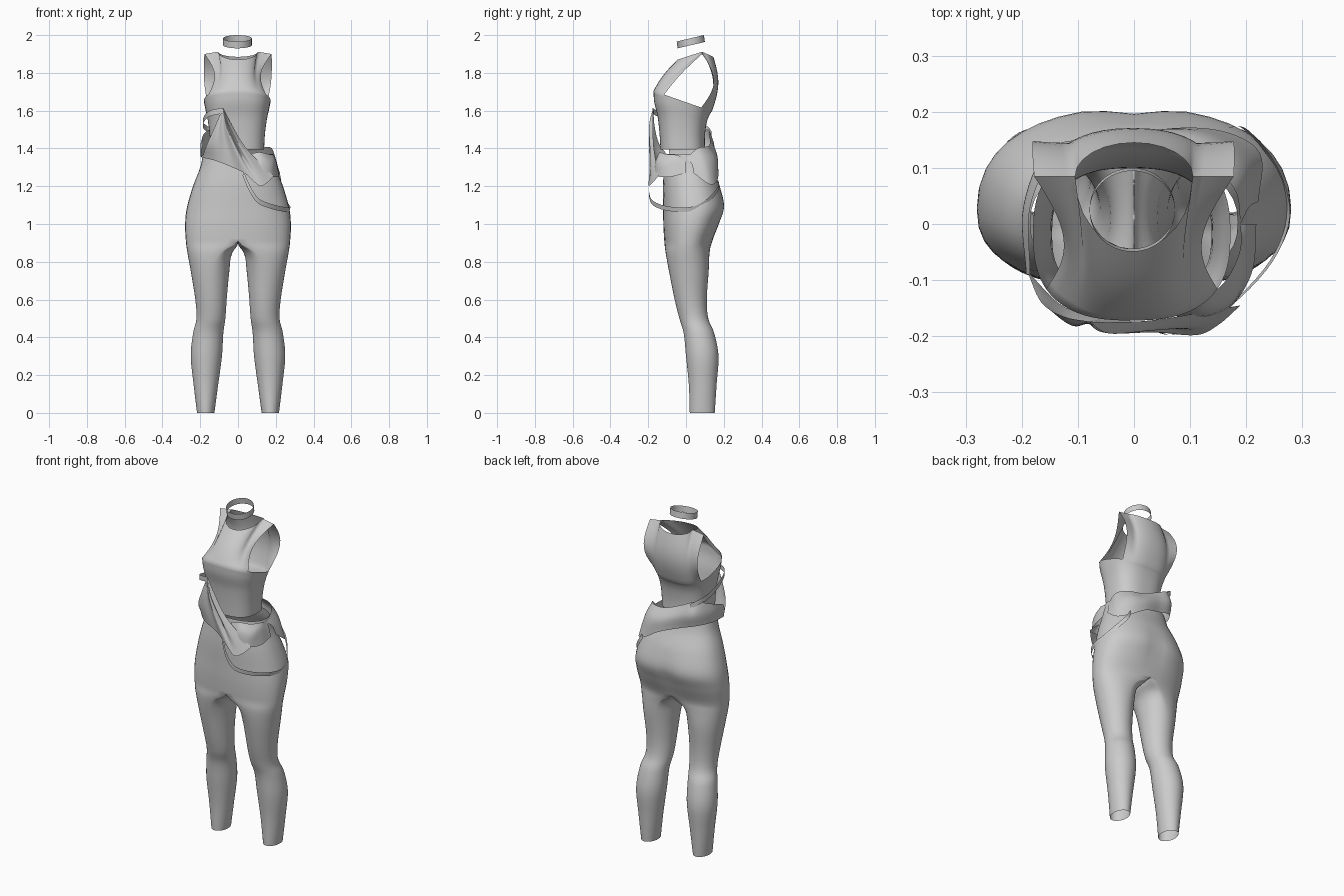
import bpy
from math import sin, cos, pi
from mathutils import Vector

if "Cube" in bpy.data.objects:
    bpy.data.objects.remove(bpy.data.objects["Cube"])


def spline(pts, n):
    """Catmull-Rom resample of any tuples to n+1 samples."""
    pts = [Vector(p) for p in pts]
    out, segs = [], len(pts) - 1
    for i in range(n + 1):
        f = i * segs / n
        k = min(int(f), segs - 1)
        t = f - k
        b, c = pts[k], pts[k + 1]
        a = pts[k - 1] if k else b * 2 - c
        d = pts[k + 2] if k + 2 <= segs else c * 2 - b
        out.append(0.5 * (2 * b + (c - a) * t + (2 * a - 5 * b + 4 * c - d) * t ** 2
                          + (3 * b - a - 3 * c + d) * t ** 3))
    return out


def build(name, verts, faces):
    me = bpy.data.meshes.new(name)
    me.from_pydata([tuple(v) for v in verts], [], faces)
    me.validate()
    me.shade_smooth()
    ob = bpy.data.objects.new(name, me)
    bpy.context.collection.objects.link(ob)
    return ob


def sheet(name, columns, n=14, m=32):
    """Cloth surface through a row of guide curves."""
    cols = [spline(c, n) for c in columns]
    rows = [spline([c[j] for c in cols], m) for j in range(n + 1)]
    w = m + 1
    faces = [(j * w + i, j * w + i + 1, (j + 1) * w + i + 1, (j + 1) * w + i)
             for j in range(n) for i in range(m)]
    return build(name, [p for r in rows for p in r], faces)


def band(name, path, width, lean=0.0, m=40):
    """Narrow strip of cloth following a path."""
    return sheet(name, [[p, (p[0] + lean, p[1], p[2] - width)] for p in path], 2, m)


def power(v, e):
    return abs(v) ** e * (1 if v >= 0 else -1)


# Leggings: right half lofted from ankle to waist, then mirrored
# z, inner x, outer x, front y, back y, hip blend (0 = leg, 1 = half torso)
LEG = [(0, .125, .217, .02, .152, 0), (.15, .105, .235, .015, .162, 0),
       (.3, .085, .25, .0, .172, 0), (.42, .078, .238, -.012, .15, 0),
       (.5, .067, .22, -.035, .118, 0), (.6, .06, .226, -.06, .11, 0),
       (.75, .05, .25, -.09, .12, .08), (.85, .05, .268, -.108, .125, .42),
       (.91, 0, .276, -.115, .14, 1), (1.0, 0, .28, -.12, .178, 1),
       (1.09, 0, .27, -.121, .207, 1), (1.2, 0, .238, -.122, .18, 1),
       (1.3, 0, .2, -.116, .135, 1), (1.37, 0, .185, -.11, .115, 1)]
N = 40
verts, faces = [], []
rings = spline(LEG, 78)
for z, xi, xo, yf, yb, h in rings:
    h = 1 if z > .908 else min(max(h, 0), 1)
    yc, ry, xc, rx = (yf + yb) / 2, (yb - yf) / 2, (xi + xo) / 2, (xo - xi) / 2
    for i in range(N):
        a = 2 * pi * i / N - pi / 2
        lx, ly = xc + rx * cos(a), yc + ry * sin(a)
        if i <= N / 2:
            tx, ty = xo * power(cos(a), .9), yc + ry * power(sin(a), .85)
            if ty > yc:
                ty -= .014 * max(0, 1 - abs(z - 1.06) / .15) * max(0, 1 - tx / .08)
        else:
            tx, ty = 0, ly
        x = lx + (tx - lx) * h
        verts.append((0 if x < 1e-4 else x, ly + (ty - ly) * h, z))
for r in range(len(rings) - 1):
    for i in range(N):
        f = (r * N + i, r * N + (i + 1) % N, (r + 1) * N + (i + 1) % N, (r + 1) * N + i)
        if any(verts[v][0] > 0 for v in f):
            faces.append(f)
leggings = build("leggings", verts, faces)
mod = leggings.modifiers.new("mirror", 'MIRROR')
mod.merge_threshold = .001

# Sleeveless top: closed rings up to the underarm, then front and back panels
# z, half width, front y, back y, tilt
TOP = [(1.395, .142, -.135, .1, 0), (1.47, .146, -.14, .1, .05),
       (1.55, .156, -.15, .108, .15), (1.61, .168, -.168, .122, .25),
       (1.655, .176, -.172, .137, .35)]
M, K, R = 64, 10, 14
verts, faces = [], []
rings = spline(TOP, 16)
for z, w, yf, yb, tilt in rings:
    for i in range(M):
        a = 2 * pi * i / M
        y = (yf + yb) / 2 - (yb - yf) / 2 * power(cos(a), .77)
        verts.append((w * power(sin(a), .77) - .004, y, z - tilt * (y + .03)))
for r in range(len(rings) - 1):
    for i in range(M):
        faces.append((r * M + i, r * M + (i + 1) % M,
                      (r + 1) * M + (i + 1) % M, (r + 1) * M + i))


def seam(u, y_mid, z_mid):
    """Upper edge of a panel: neckline in the middle, shoulder seams outside."""
    s = 1 if u >= 0 else -1
    if abs(u) < .6:
        v = u / .6 * pi / 2
        return Vector((.105 * sin(v), .085 + (y_mid - .085) * cos(v),
                       1.912 + (z_mid - 1.912) * cos(v)))
    t = (abs(u) - .6) / .4
    return Vector((s * (.105 + .073 * t), .085, 1.912 - .012 * t))


last = (len(rings) - 1) * M
# start index, x direction, neck y, neck z, bulge centre, bulge edge, armhole pinch
for mid, d, ny, nz, bc, be, pinch in [(0, 1, -.045, 1.87, -.012, -.012, .042),
                                      (M // 2, -1, .145, 1.885, .03, .065, -.012)]:
    prev = [last + (mid + d * k) % M for k in range(-K, K + 1)]
    base = [Vector(verts[i]) for i in prev]
    for r in range(1, R + 1):
        t = r / R
        row = []
        for k in range(2 * K + 1):
            u = k / K - 1
            p = base[k].lerp(seam(u, ny, nz), t)
            b = sin(pi * t)
            p.y += b * (bc + (be - bc) * u * u)
            p.x -= b * pinch * u * abs(u)
            row.append(len(verts))
            verts.append(p)
        for k in range(2 * K):
            f = (prev[k], prev[k + 1], row[k + 1], row[k])
            faces.append(f if d > 0 else f[::-1])
        prev = row
build("sleeveless_top", verts, faces)

# Choker: short tilted tube
verts, faces = [], []
for dz in (0, .036):
    for i in range(48):
        a = 2 * pi * i / 48
        y = .072 * sin(a)
        verts.append((-.003 + .076 * cos(a), .028 + y - dz * .15, 1.947 + dz + y * .235))
faces = [(i, (i + 1) % 48, 48 + (i + 1) % 48, 48 + i) for i in range(48)]
build("choker", verts, faces)

# Front drape: folds fanning from one point under the bust
A = (-.08, -.174, 1.615)
sheet("front_drape", [
    [A, (-.125, -.165, 1.51), (-.165, -.14, 1.42), (-.19, -.085, 1.352)],
    [A, (-.105, -.182, 1.51), (-.115, -.175, 1.42), (-.12, -.15, 1.335)],
    [A, (-.08, -.178, 1.51), (-.06, -.172, 1.41), (-.03, -.165, 1.3)],
    [A, (-.06, -.192, 1.51), (-.015, -.195, 1.4), (.04, -.19, 1.265)],
    [A, (-.05, -.182, 1.51), (.01, -.175, 1.38), (.11, -.198, 1.205)],
    [A, (-.045, -.195, 1.52), (.03, -.19, 1.38), (.15, -.18, 1.215)],
    [A, (-.035, -.175, 1.53), (.045, -.17, 1.4), (.19, -.145, 1.255)]], 18, 48)

# Cloth over the right front of the waist
sheet("waist_fold_front", [
    [(.05, -.135, 1.365), (.07, -.16, 1.32), (.09, -.17, 1.27)],
    [(.11, -.14, 1.38), (.13, -.16, 1.33), (.14, -.165, 1.26)],
    [(.16, -.105, 1.37), (.18, -.13, 1.32), (.18, -.14, 1.25)],
    [(.188, -.05, 1.365), (.2, -.07, 1.33), (.212, -.08, 1.25)],
    [(.19, .0, 1.345), (.205, 0, 1.32), (.218, 0, 1.27)]], 10, 28)

# Cloth running from the left side, across the back, to the right hip
sheet("back_drape", [
    [(-.185, -.09, 1.42), (-.192, -.09, 1.39), (-.19, -.085, 1.35)],
    [(-.185, .03, 1.47), (-.197, .03, 1.42), (-.195, .03, 1.36)],
    [(-.14, .115, 1.5), (-.15, .135, 1.43), (-.15, .12, 1.36)],
    [(-.05, .125, 1.46), (-.05, .152, 1.4), (-.05, .145, 1.33)],
    [(.05, .125, 1.42), (.06, .165, 1.36), (.06, .17, 1.29)],
    [(.13, .11, 1.41), (.145, .15, 1.34), (.16, .165, 1.23)],
    [(.18, .06, 1.4), (.2, .1, 1.33), (.225, .125, 1.21)],
    [(.19, .0, 1.345), (.205, .03, 1.32), (.222, .04, 1.27)]], 12, 48)

# Strap round the left ribs joining the front and back drapes
band("left_strap", [(-.08, -.178, 1.615), (-.15, -.15, 1.6), (-.18, -.06, 1.57),
                    (-.185, .04, 1.54), (-.165, .11, 1.52), (-.12, .135, 1.49)], .03)

# Loose hanging loop round the right hip
band("hip_loop", [(.03, -.185, 1.28), (.065, -.197, 1.2), (.11, -.185, 1.135),
                  (.18, -.14, 1.105), (.245, -.07, 1.09), (.276, .0, 1.088),
                  (.272, .06, 1.1), (.245, .12, 1.14), (.2, .17, 1.2),
                  (.17, .172, 1.25)], .024, -.006)
